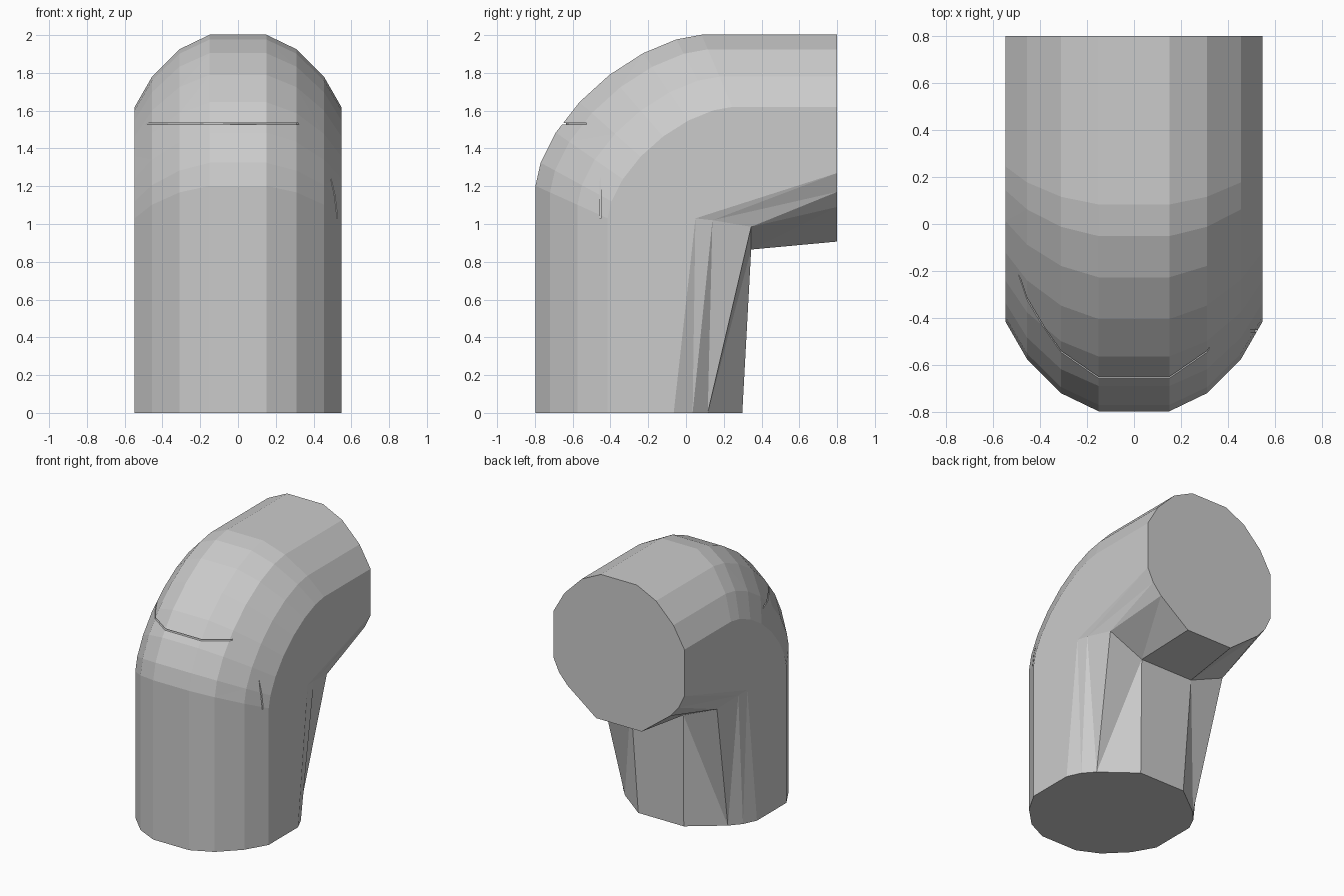
import bpy, bmesh, math

if "Cube" in bpy.data.objects:
    bpy.data.objects.remove(bpy.data.objects["Cube"])

END_Y, LEG_Y, ARM_Z, STEPS = 0.8, -0.25, 1.455, 7

# half of the pipe section: (x, offset towards the outside of the bend)
outer = [(0.15, 0.547), (0.31, 0.47), (0.455, 0.325), (0.547, 0.165)]
inner = [(0.547, -0.185), (0.50, -0.285), (0.43, -0.365), (0.19, -0.548)]
# where each inner line folds at the pinched crease: (x, y, z)
crease = [(0.547, 0.05, 1.03), (0.535, 0.14, 1.02), (0.50, 0.345, 0.985), (0.22, 0.345, 0.865)]


def outer_line(x, w):
    """Line along the pipe over the rounded outside of the elbow."""
    k = (w - 0.165) / 0.382
    ry, rz = 0.66 + 0.22 * k, 0.59 + 0.21 * k
    y0, z1 = LEG_Y - w, ARM_Z + w
    pts = [(x, y0, 0)]
    for i in range(STEPS + 1):
        t = i / STEPS * math.pi / 2
        c, s = max(0, math.cos(t)) ** 1.25, math.sin(t) ** 1.25
        pts.append((x, y0 + ry * (1 - c), z1 - rz * (1 - s)))
    return pts + [(x, END_Y, z1)]


def inner_line(x, w, fold):
    """Line along the pipe that folds sharply at the crease."""
    return [(x, LEG_Y - w, 0)] + [fold] * (STEPS + 1) + [(x, END_Y, ARM_Z + w)]


def make_object(name, bm):
    bmesh.ops.recalc_face_normals(bm, faces=bm.faces)
    me = bpy.data.meshes.new(name)
    bm.to_mesh(me)
    bm.free()
    ob = bpy.data.objects.new(name, me)
    bpy.context.collection.objects.link(ob)
    return ob


# elbow pipe: loft the section lines, mirror, cap both ends
half = [outer_line(*p) for p in outer] + [inner_line(*p, f) for p, f in zip(inner, crease)]
lines = half + [[(-x, y, z) for x, y, z in ln] for ln in reversed(half)]
bm = bmesh.new()
grid = [[bm.verts.new(p) for p in ln] for ln in lines]
for i, a in enumerate(grid):
    b = grid[(i + 1) % len(grid)]
    for j in range(len(a) - 1):
        bm.faces.new((a[j], b[j], b[j + 1], a[j + 1]))
for j in (0, -1):
    bm.faces.new([ln[j] for ln in grid])
bmesh.ops.remove_doubles(bm, verts=bm.verts, dist=1e-4)
bmesh.ops.dissolve_degenerate(bm, edges=bm.edges, dist=1e-5)
bmesh.ops.triangulate(bm, faces=[f for f in bm.faces if len(f.verts) == 4])
pipe = make_object("elbow_pipe", bm)


def prism(bm, poly, offset):
    """Closed slab from a polygon and a thickness vector."""
    low = bm.faces.new([bm.verts.new(p) for p in poly])
    ext = bmesh.ops.extrude_face_region(bm, geom=[low], use_keep_orig=True)
    verts = [g for g in ext["geom"] if isinstance(g, bmesh.types.BMVert)]
    bmesh.ops.translate(bm, verts=verts, vec=offset)


# hairline seam around the front of the elbow and down its right side
seam = [(-0.50, -0.20), (-0.37, -0.44), (-0.20, -0.59), (0, -0.635), (0.15, -0.62), (0.31, -0.51)]
bm = bmesh.new()
prism(bm, [(x, y, 1.526) for x, y in seam] + [(0.6, -0.95, 1.526), (-0.7, -0.95, 1.526), (-0.7, -0.2, 1.526)],
      (0, 0, 0.008))
across = make_object("seam_cutter_across", bm)
bm = bmesh.new()
prism(bm, [(0.515, -0.459, 1.03), (0.65, -0.459, 1.03), (0.65, -0.459, 1.53), (0.44, -0.459, 1.53),
           (0.48, -0.459, 1.35)], (0, 0.008, 0))
down = make_object("seam_cutter_down", bm)
for cutter in (across, down):
    cutter.hide_render = True
    cutter.hide_set(True)
    mod = pipe.modifiers.new(cutter.name, "BOOLEAN")
    mod.operation, mod.object, mod.solver = "DIFFERENCE", cutter, "EXACT"
